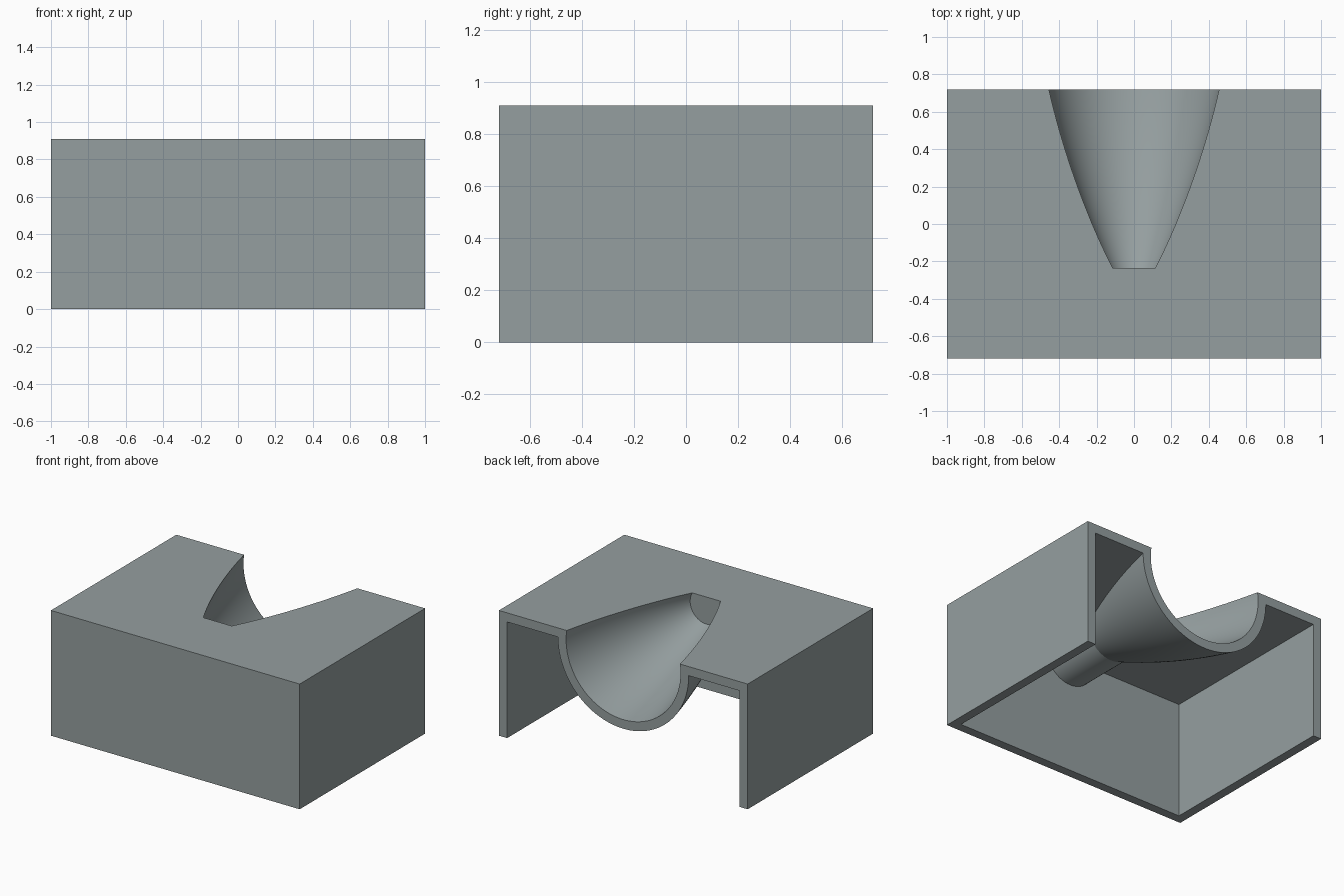
import bpy, bmesh, math

if "Cube" in bpy.data.objects:
    bpy.data.objects.remove(bpy.data.objects["Cube"])

W, D, H = 2.0, 1.44, 0.91      # overall size
T = 0.066                      # wall thickness
AXIS_Z = H - 0.066             # height of the horn axis
Y_TIP, Y_BACK = -0.235, D / 2  # horn runs from tip to the open back
R_TIP, R_BACK, BULGE = 0.131, 0.46, 0.028
SEG, RINGS = 96, 24

grey = bpy.data.materials.new("slate_grey")
grey.diffuse_color = (0.30, 0.345, 0.35, 1)
grey.use_nodes = True
grey.node_tree.nodes["Principled BSDF"].inputs["Base Color"].default_value = grey.diffuse_color


def make_object(name, bm):
    bmesh.ops.recalc_face_normals(bm, faces=bm.faces)
    mesh = bpy.data.meshes.new(name)
    bm.to_mesh(mesh)
    bm.free()
    mesh.materials.append(grey)
    ob = bpy.data.objects.new(name, mesh)
    bpy.context.collection.objects.link(ob)
    return ob


def box(name, lo, hi):
    bm = bmesh.new()
    bmesh.ops.create_cube(bm, size=1)
    for v in bm.verts:
        v.co = [lo[i] if v.co[i] < 0 else hi[i] for i in range(3)]
    return make_object(name, bm)


def revolve(name, profile):
    """Solid of revolution about the horizontal horn axis; profile is (y, radius)."""
    bm = bmesh.new()
    rings = []
    for y, r in profile:
        rings.append([bm.verts.new((r * math.cos(a), y, AXIS_Z + r * math.sin(a)))
                      for a in (2 * math.pi * (i + 0.5) / SEG for i in range(SEG))])
    for a, b in zip(rings, rings[1:]):
        for i in range(SEG):
            j = (i + 1) % SEG
            bm.faces.new((a[i], a[j], b[j], b[i]))
    bm.faces.new(rings[0])
    bm.faces.new(rings[-1])
    return make_object(name, bm)


def horn_profile(extra):
    pts = []
    for i in range(RINGS + 4):  # a few rings past the back for a clean cut
        t = i / RINGS
        r = R_TIP + (R_BACK - R_TIP) * t + 4 * BULGE * t * (1 - t)
        pts.append((Y_TIP + (Y_BACK - Y_TIP) * t, r + extra))
    return pts


def subtract(target, cutter):
    mod = target.modifiers.new("cut", 'BOOLEAN')
    mod.operation = 'DIFFERENCE'
    mod.solver = 'EXACT'
    mod.object = cutter
    bpy.context.view_layer.objects.active = target
    bpy.ops.object.modifier_apply(modifier=mod.name)
    bpy.data.objects.remove(cutter)


# outer block
housing = box("housing", (-W / 2, -D / 2, 0), (W / 2, D / 2, H))

# hollow interior, open at back and bottom, leaving the horn and its stem standing
cavity = box("cavity_cutter", (-W / 2 + T, -D / 2 + T, -0.3),
             (W / 2 - T, D / 2 + 0.05, H - T))
outer = horn_profile(T)
subtract(cavity, revolve("horn_outer", [(-D / 2 - 0.1, outer[0][1])] + outer))
subtract(housing, cavity)

# scooped channel through the top
subtract(housing, revolve("channel_cutter", horn_profile(0)))

bpy.ops.object.select_all(action='DESELECT')
housing.select_set(True)
bpy.context.view_layer.objects.active = housing
bpy.ops.object.shade_smooth_by_angle(angle=math.radians(20))
